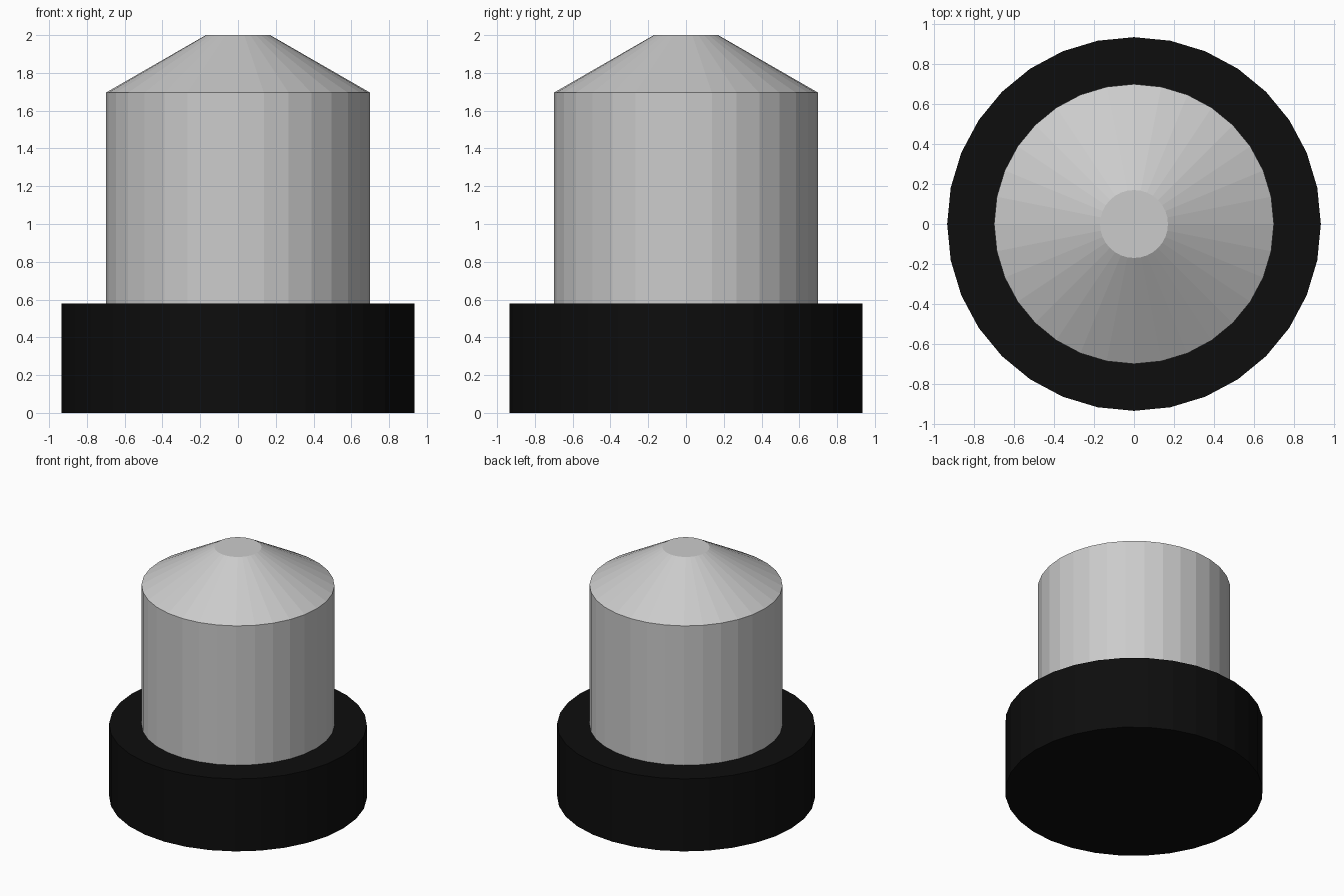
import bpy
from math import pi

if "Cube" in bpy.data.objects:
    bpy.data.objects.remove(bpy.data.objects["Cube"])

SIDES = 32

def frustum(name, r_bottom, r_top, z0, z1):
    bpy.ops.mesh.primitive_cone_add(vertices=SIDES, radius1=r_bottom, radius2=r_top,
                                    depth=z1 - z0, location=(0, 0, (z0 + z1) / 2))
    obj = bpy.context.object
    obj.name = name
    return obj

# Black collar at the bottom
base = frustum("base_collar", 0.935, 0.935, 0.0, 0.58)
black = bpy.data.materials.new("black")
black.diffuse_color = (0.004, 0.004, 0.004, 1)
black.use_nodes = True
black.node_tree.nodes["Principled BSDF"].inputs["Base Color"].default_value = black.diffuse_color
base.data.materials.append(black)

# Grey cylindrical body
frustum("body", 0.70, 0.70, 0.58, 1.695)

# Tapered cap with a small flat tip
frustum("tapered_cap", 0.70, 0.17, 1.695, 2.0)
